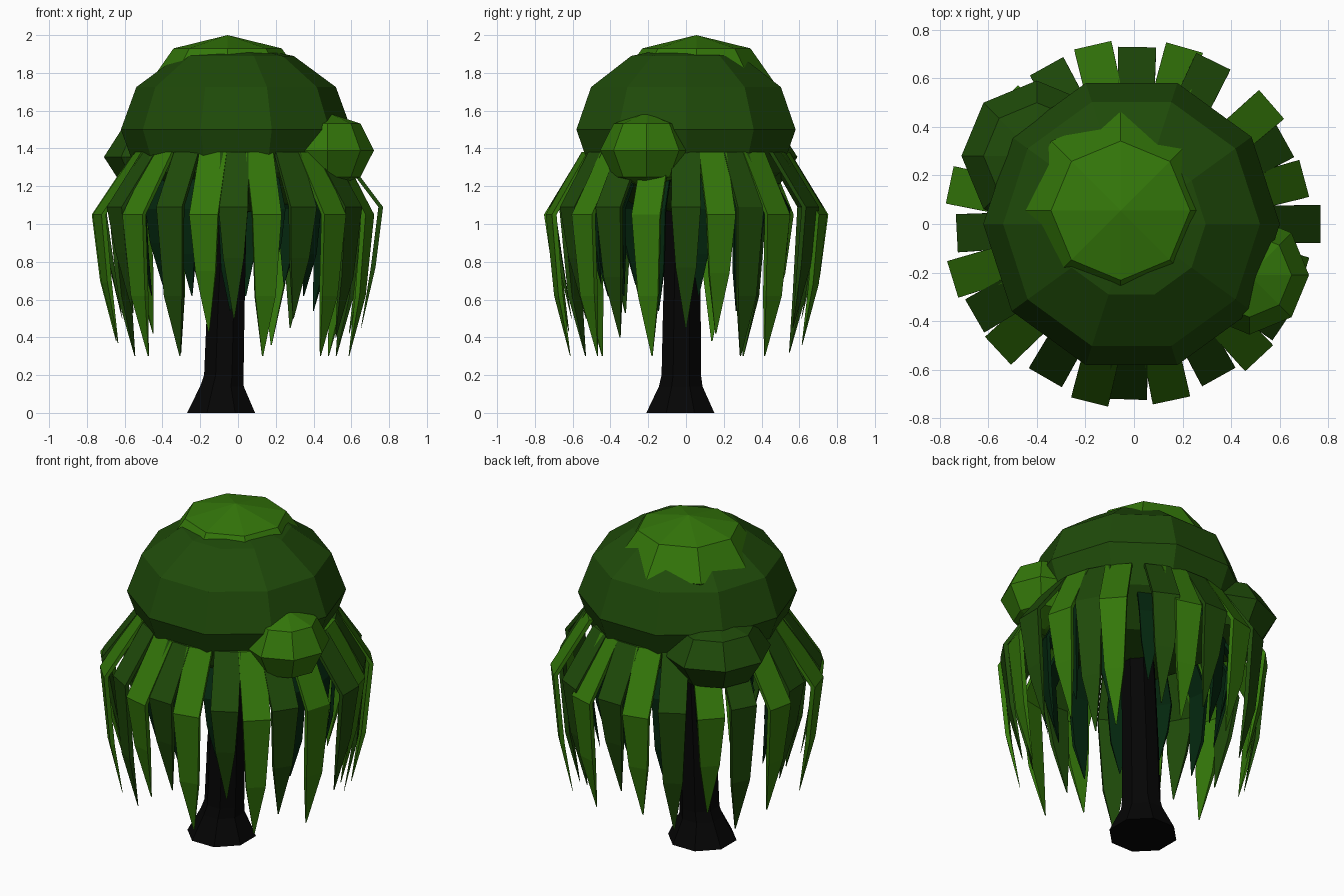
import bpy, bmesh, math
from mathutils import Vector, Matrix

if "Cube" in bpy.data.objects:
    bpy.data.objects.remove(bpy.data.objects["Cube"])


def material(name, rgb):
    m = bpy.data.materials.new(name)
    m.diffuse_color = (*rgb, 1.0)
    m.use_nodes = True
    m.node_tree.nodes["Principled BSDF"].inputs["Base Color"].default_value = m.diffuse_color
    return m


LIGHT = material("light leaf green", (0.034, 0.185, 0.003))
DARK = material("dark leaf green", (0.0135, 0.069, 0.0028))
DEEP = material("deep teal green", (0.0012, 0.02, 0.0045))
BARK = material("black bark", (0.0016, 0.0016, 0.0016))


def finish(bm, name, mat):
    bmesh.ops.recalc_face_normals(bm, faces=bm.faces[:])
    mesh = bpy.data.meshes.new(name)
    bm.to_mesh(mesh)
    bm.free()
    mesh.materials.append(mat)
    ob = bpy.data.objects.new(name, mesh)
    bpy.context.collection.objects.link(ob)
    return ob


def blob(name, mat, center, radius, half_height, segments, rings, turn=0):
    """Faceted, flattened ball of foliage."""
    bm = bmesh.new()
    bmesh.ops.create_uvsphere(bm, u_segments=segments, v_segments=rings, radius=1)
    bm.transform(Matrix.Translation(center)
                 @ Matrix.Rotation(math.radians(turn), 4, 'Z')
                 @ Matrix.Diagonal((radius, radius, half_height, 1)))
    return finish(bm, name, mat)


def skin(bm, loops):
    """Bridge equal-sized vertex loops and cap both ends."""
    rows = [[bm.verts.new(p) for p in loop] for loop in loops]
    n = len(rows[0])
    for a, b in zip(rows, rows[1:]):
        for i in range(n):
            j = (i + 1) % n
            bm.faces.new((a[i], a[j], b[j], b[i]))
    bm.faces.new(rows[0])
    bm.faces.new(rows[-1])


def frond(name, mat, degrees, profile, thickness):
    """Drooping leaf strip; profile rows are (radius, height, width)."""
    bm = bmesh.new()
    rot = Matrix.Rotation(math.radians(degrees), 3, 'Z')
    loops = []
    for r, z, w in profile:
        t = thickness * min(1, w / 0.08)
        loops.append([rot @ Vector(p) for p in (
            (r, -w / 2, z), (r, w / 2, z), (r - t, w / 2, z), (r - t, -w / 2, z))])
    skin(bm, loops)
    return finish(bm, name, mat)


# Trunk with flared foot: height, radius, centre x, centre y
bm = bmesh.new()
loops = []
for z, r, cx, cy in ((0, 0.195, -0.09, -0.03), (0.14, 0.125, -0.085, -0.028),
                     (0.2, 0.113, -0.075, -0.025), (0.55, 0.108, -0.065, -0.022),
                     (1.15, 0.095, -0.04, -0.015)):
    loops.append([(cx + r * math.cos(math.radians(a + 22.5)),
                   cy + r * math.sin(math.radians(a + 22.5)), z)
                  for a in range(0, 360, 45)])
skin(bm, loops)
finish(bm, "trunk", BARK)

# Crown and the smaller foliage clumps
blob("crown", DARK, (-0.01, 0, 1.5), 0.61, 0.45, 10, 6, 18)
blob("top_clump", LIGHT, (-0.055, 0.055, 1.76), 0.405, 0.24, 8, 4)
blob("right_clump", LIGHT, (0.475, -0.21, 1.39), 0.245, 0.2, 8, 4)
blob("back_left_clump", DARK, (-0.4, 0.28, 1.355), 0.31, 0.2, 8, 4)

# Outer ring of hanging fronds, alternating dark and light:
# angle, fold radius, tip height
outer = ((0, .768, .45), (15, .725, .42), (29, .71, .3), (41, .75, .3),
         (64, .745, .45), (74, .755, .36), (89, .728, .5), (103, .755, .4),
         (119, .742, .32), (136, .74, .42), (151, .74, .3), (168, .775, .38),
         (183, .73, .5), (197, .78, .37), (210, .757, .53), (223, .765, .3),
         (240, .73, .3), (256, .755, .43), (268, .722, .5), (282, .742, .3),
         (299, .72, .5), (313, .755, .3), (326, .74, .4), (343, .73, .3))
for i, (a, r, tip) in enumerate(outer):
    fold = 1.09 if i % 2 == 0 else 1.05
    profile = ((0.55, 1.38, 0.15), (r, fold, 0.157),
               (r - 0.04, tip + 0.32, 0.11), (r - 0.115, tip, 0.006))
    frond(f"outer_frond_{i + 1}", LIGHT if i % 2 else DARK, a, profile, 0.025)

# Inner ring of shorter fronds in the shade
for i in range(14):
    tip = (0.62, 0.54, 0.68)[i % 3]
    profile = ((0.42, 1.32, 0.11), (0.55, 1.08, 0.12),
               (0.53, tip + 0.22, 0.09), (0.48, tip, 0.006))
    frond(f"inner_frond_{i + 1}", DEEP, i * 360 / 14 + 8, profile, 0.02)
